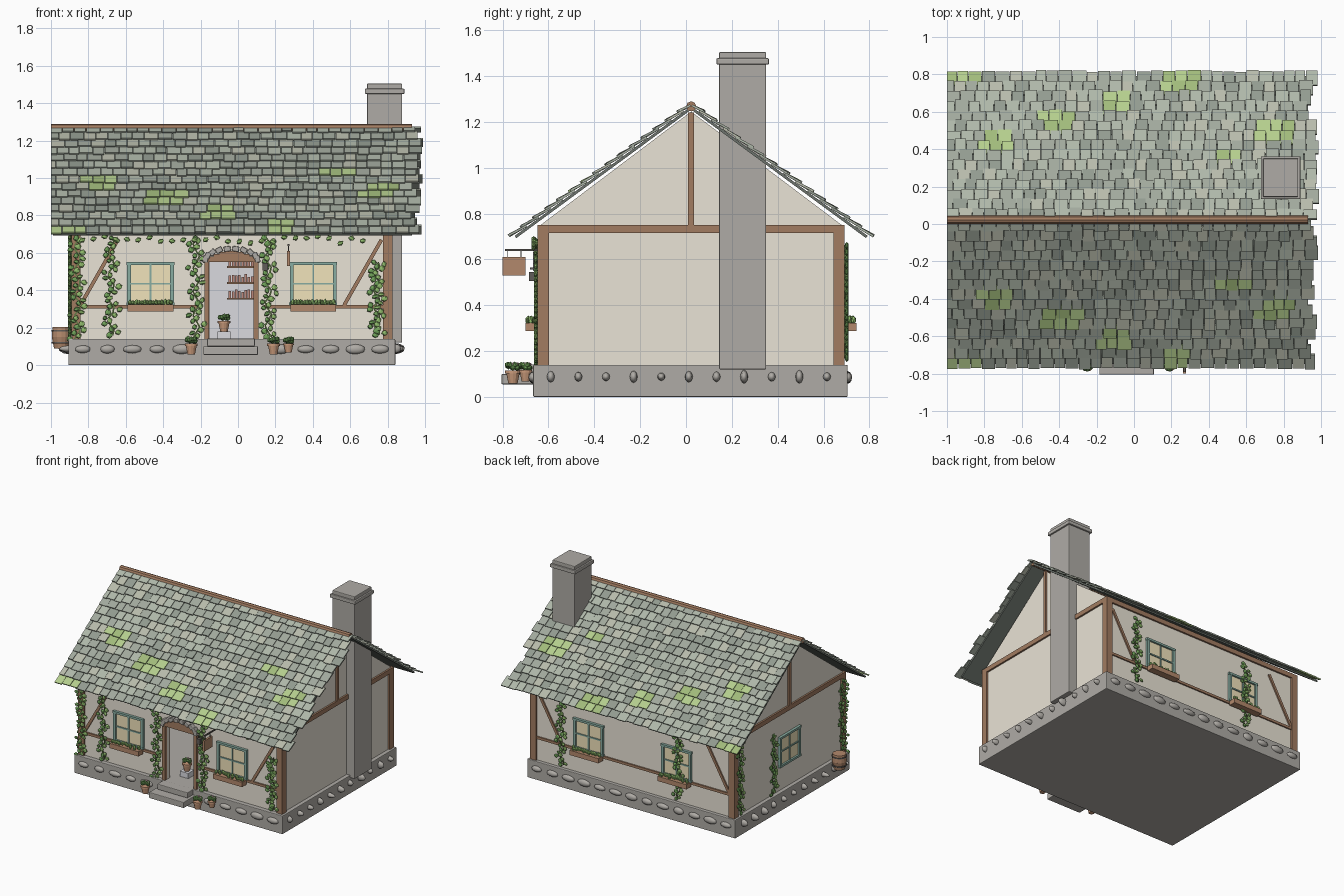
import bpy, bmesh, math, random
from mathutils import Matrix, Vector

if "Cube" in bpy.data.objects:
    bpy.data.objects.remove(bpy.data.objects["Cube"])

random.seed(4)
XC, YC, HX, HY = -0.033, 0.0225, 0.845, 0.657      # wall centre and half sizes
T, I = Matrix.Translation, Matrix.Identity(4)
parts = {}
COL = {"plaster": (.82, .77, .67), "timber": (.36, .2, .12), "stone": (.43, .41, .38), "dark": (.12, .11, .1),
       "teal": (.25, .42, .36), "glass": (.88, .77, .5), "clay": (.6, .33, .2), "box": (.45, .25, .15),
       "leaf": (.16, .36, .1), "leaf2": (.28, .5, .15), "stem": (.12, .2, .06), "pink": (.85, .5, .6),
       "pale": (.7, .7, .74), "books": (.5, .25, .2), "under": (.15, .17, .15),
       "s0": (.29, .33, .28), "s1": (.36, .4, .34), "s2": (.43, .48, .4), "s3": (.48, .5, .41),
       "m0": (.36, .5, .2), "m1": (.46, .62, .27)}


def mat(key):
    m = bpy.data.materials.get(key) or bpy.data.materials.new(key)
    m.diffuse_color = (*COL[key], 1)
    m.use_nodes = True
    m.node_tree.nodes["Principled BSDF"].inputs["Base Color"].default_value = m.diffuse_color
    return m


def part(name, color):
    return parts.setdefault(name, (bmesh.new(), color))[0]


def box(name, color, x0, x1, y0, y1, z0, z1, M=I):
    c = T(((x0 + x1) / 2, (y0 + y1) / 2, (z0 + z1) / 2))
    bmesh.ops.create_cube(part(name, color), size=1, matrix=M @ c @ Matrix.Diagonal((x1 - x0, y1 - y0, z1 - z0, 1)))


def beam(name, color, p, q, w, M=I):
    p, q = Vector(p), Vector(q)
    R = (q - p).to_track_quat('Z', 'Y').to_matrix().to_4x4()
    bmesh.ops.create_cube(part(name, color), size=1, matrix=M @ T((p + q) / 2) @ R @ Matrix.Diagonal((w, w, (q - p).length, 1)))


def ball(name, color, c, r, sub=1, M=I):
    rot = Matrix.Rotation(random.uniform(-.5, .5), 4, 'Y') if sub == 1 else I
    bmesh.ops.create_icosphere(part(name, color), subdivisions=sub, radius=1,
                               matrix=M @ T(c) @ rot @ Matrix.Diagonal((*r, 1)))


def cone(name, color, c, r1, r2, h, seg=12, M=I, R=I):
    bmesh.ops.create_cone(part(name, color), cap_ends=True, segments=seg, radius1=r1, radius2=r2, depth=h,
                          matrix=M @ T(c) @ R)


# Wall frames: local x runs along the wall, local -y points outward
FRONT = T((XC, YC - HY, 0))
BACK = T((XC, YC + HY, 0)) @ Matrix.Rotation(math.pi, 4, 'Z')
LEFT = T((XC - HX, YC, 0)) @ Matrix.Rotation(-math.pi / 2, 4, 'Z')
RIGHT = T((XC + HX, YC, 0)) @ Matrix.Rotation(math.pi / 2, 4, 'Z')

# Foundation with rounded field stones
box("foundation", "stone", XC - .874, XC + .874, -.667, .705, 0, .14)
for i in range(13):
    for y in (-.667, .705):
        x = -.83 + i * .1325
        if y > 0 or not -.25 < x < .15:
            ball("field_stones", "stone", (x, y, .085), (random.uniform(.038, .055), .02, random.uniform(.02, .028)), 2)
for i in range(11):
    for x in (XC - .874, XC + .874):
        ball("field_stones", "stone", (x, -.59 + i * .1205, .088), (random.uniform(.03, .055), .017, random.uniform(.016, .03)), 2)

# Plaster walls with a door opening, and the gable block
for M, h in ((BACK, HX), (LEFT, HY), (RIGHT, HY)):
    box("walls", "plaster", -h, h, 0, .03, .14, .75, M)
for a, b, z in ((-HX, -.12, .14), (.125, HX, .14), (-.12, .125, .57)):
    box("walls", "plaster", a, b, 0, .03, z, .75, FRONT)
bm = part("gables", "plaster")
tri = [[bm.verts.new((XC + sx * HX, YC + y, z)) for y, z in ((-HY, .75), (HY, .75), (0, 1.245))] for sx in (-1, 1)]
for f in tri:
    bm.faces.new(f)
for i in range(3):
    bm.faces.new((tri[0][i], tri[0][(i + 1) % 3], tri[1][(i + 1) % 3], tri[1][i]))

# Timber frame
for sx in (-1, 1):
    for sy in (-1, 1):
        x, y = XC + sx * (HX - .012), YC + sy * (HY - .012)
        box("corner_posts", "timber", x - .025, x + .025, y - .025, y + .025, .14, .75)
for M, h in ((FRONT, HX), (BACK, HX), (LEFT, HY), (RIGHT, HY)):
    box("top_plates", "timber", -h, h, -.013, .02, .715, .75, M)
for M in (LEFT, RIGHT):
    box("king_posts", "timber", -.013, .013, -.013, .02, .75, 1.24, M)
for M, s in ((FRONT, 1), (BACK, -1)):
    beam("wall_braces", "timber", (s * -.81, 0, .32), (s * -.61, 0, .67), .02, M)
    beam("wall_braces", "timber", (s * .6, 0, .32), (s * .8, 0, .67), .02, M)
for a, b in ((-.82, -.17), (.17, .82)):
    box("mid_rails", "timber", a, b, -.01, .01, .303, .322, FRONT)
box("mid_rails", "timber", -.82, .82, -.01, .01, .303, .322, BACK)


# Windows and planted boxes
def window(u, M, planted=True):
    W = M @ T((u, 0, .435))
    box("window_panes", "glass", -.11, .11, -.006, .01, -.1, .1, W)
    for s in (-1, 1):
        box("window_frames", "teal", s * .115 - .01, s * .115 + .01, -.018, .01, -.11, .11, W)
        box("window_frames", "teal", -.128, .128, -.02, .01, s * .107 - .008, s * .107 + .008, W)
    box("window_bars", "teal", -.005, .005, -.013, .01, -.1, .1, W)
    box("window_bars", "teal", -.11, .11, -.013, .01, -.005, .005, W)
    if planted:
        box("flower_boxes", "box", -.122, .122, -.065, -.012, -.148, -.112, W)
        for i in range(15):
            ball("box_plants", random.choice(("leaf", "leaf2")), (-.11 + i * .0157, -.04 + random.uniform(-.015, .015), -.1),
                 (.012, .012, random.uniform(.012, .022)), 1, W)


for u in (-.435, .435):
    window(u, FRONT)
for u in (-.37, .37):
    window(u, BACK)
window(0, LEFT, False)

# Door surround, stone arch and steps
for x in (-.134, .13):
    box("door_jambs", "timber", x - .013, x + .013, -.022, .04, .14, .57, FRONT)
for i in range(8):
    x = -.13 + i * .0325
    box("door_lintel", "timber", x, x + .0325, -.02, .04, .55, .575 + .035 * math.sin((i + .5) / 8 * math.pi), FRONT)
for i in range(10):
    a = math.radians(6 + i * 168 / 9)
    A = FRONT @ T((.14 * math.cos(a) - .002, 0, .56 + .062 * math.sin(a))) @ Matrix.Rotation(math.pi / 2 - a, 4, 'Y')
    box("arch_stones", "stone", -.018, .018, -.032, .02, -.014, .014, A)
box("door_steps", "stone", -.185, .107, -.805, -.66, .055, .1)
box("door_steps", "stone", -.165, .09, -.735, -.66, .1, .142)

# Interior seen through the door: bookshelf and stool
box("room_lining", "pale", -.82, .76, .63, .645, .14, .75)
for z in (.35, .435, .52):
    box("book_shelves", "timber", -.06, .1, .54, .63, z, z + .01)
    for i in range(8):
        box("books", "books", -.05 + i * .017, -.037 + i * .017, .56, .62, z + .01, z + random.uniform(.035, .055))
box("stool", "pale", -.11, -.04, -.54, -.47, .14, .18)


# Clay flower pots
def pot(x, y, z, s=1):
    cone("flower_pots", "clay", (x, y, z + .025 * s), .02 * s, .03 * s, .05 * s)
    cone("flower_pots", "clay", (x, y, z + .051 * s), .034 * s, .034 * s, .012 * s)
    for i in range(9):
        a = i * 2.4
        c = (x + .022 * s * math.cos(a), y + .022 * s * math.sin(a), z + .07 * s + .006 * (i % 3))
        ball("pot_plants", "leaf", c, (.014, .014, .014))
        if i % 3 == 0:
            ball("pot_blooms", "pink", (c[0], c[1], c[2] + .015), (.008, .008, .008))


for p in ((-.25, -.755, .058), (.19, -.755, .058), (.27, -.7, .068, .85), (-.075, -.505, .18)):
    pot(*p)

# Barrel at the left wall
cone("barrel", "box", (-.945, -.49, .12), .04, .052, .06, 14)
cone("barrel", "box", (-.945, -.49, .177), .052, .047, .054, 14)
for z in (.12, .185):
    cone("barrel_hoops", "dark", (-.945, -.49, z), .053, .053, .008, 14)

# Hanging sign and lantern
box("sign_board", "box", .262, .278, -.8, -.7, .53, .61)
beam("sign_bracket", "dark", (.27, -.64, .642), (.27, -.79, .642), .009)
for y in (-.78, -.72):
    beam("sign_bracket", "dark", (.27, y, .61), (.27, y, .642), .004)
box("lantern", "dark", .13, .16, -.685, -.655, .505, .545)
beam("lantern", "dark", (.145, -.64, .56), (.145, -.68, .56), .008)


# Climbing ivy
def ivy(u, M, z0=.15, z1=.69, n=34):
    path = [(u + .018 * math.sin(i * .8 + u * 9), -.014, z0 + (z1 - z0) * i / n) for i in range(n + 1)]
    for a, b in zip(path[::2], path[2::2]):
        beam("ivy_stems", "stem", a, b, .008, M)
    for i, (x, y, z) in enumerate(path):
        k = i % 2
        ball(("ivy_leaves", "ivy_leaves_light")[k], ("leaf", "leaf2")[k],
             (x + (k * 2 - 1) * random.uniform(.008, .028), y - .008, z),
             (random.uniform(.013, .021), .009, random.uniform(.012, .019)), 1, M)


for u, z in ((-.825, .14), (-.645, .16), (-.19, .14), (.195, .15), (.775, .16)):
    ivy(u, FRONT, z, .55 if u > .7 else .68)
for u in (-.59, .39):
    ivy(u, BACK, .17, .66)
for u in (-.6, -.2, .62):
    ivy(u, LEFT, .16, .6 if u == -.2 else .7)
for i in range(26):
    ball("eave_leaves", "leaf2", (-.8 + i * .06, -.03, random.uniform(.65, .69)), (.018, .01, .014), 1, FRONT)

# Chimney
box("chimney", "stone", .69, .878, .145, .35, .12, 1.505)
box("chimney_collar", "stone", .678, .89, .133, .362, 1.45, 1.478)

# Roof: slabs, shingle courses with moss patches, ridge beam
ANG = math.atan2(.58, .79)
ROWS, LEN = 15, .978
MOSS = ((-.73, -.4), (-.4, -.5), (-.1, -.6), (.22, -.71), (.5, -.33), (.76, -.44), (-.93, -.74))
SHADES = ("s0", "s1", "s2", "s3", "m0", "m1")


def roof_box(bm, x0, x1, s0, s1, n0, n1, th, side, mi=0):
    vs = []
    for s, n in ((s0, n0), (s1, n1), (s1, n1 + th), (s0, n0 + th)):
        for x in (x0, x1):
            d = s * math.cos(ANG) + n * math.sin(ANG)
            vs.append(bm.verts.new((x, YC + side * d, 1.268 - s * math.sin(ANG) + n * math.cos(ANG))))
    for f in ((0, 1, 3, 2), (2, 3, 5, 4), (4, 5, 7, 6), (6, 7, 1, 0), (0, 2, 4, 6), (1, 7, 5, 3)):
        bm.faces.new([vs[i] for i in f]).material_index = mi


shingles = bmesh.new()
for side in (-1, 1):
    roof_box(part("roof_slabs", "under"), -.99, .93, 0, .955, -.012, -.012, .012, side)
    for r in range(ROWS):
        s1 = LEN * (r + 1) / ROWS
        x = -1 - (r % 2) * .033
        while x < .925:
            w = random.uniform(.055, .078)
            x1 = min(x + w, .997)
            yy = -(s1 - .03) * math.cos(ANG) + YC
            mossy = any(abs(x + .03 - a) < .095 and abs(yy - b) < .042 for a, b in MOSS)
            roof_box(shingles, max(x, -1) + .001, x1 - .002, max(0, s1 - .09), s1 - random.uniform(0, .012), 0,
                     random.uniform(.008, .013), .01, side, random.choice((4, 5) if mossy else (0, 1, 1, 2, 2, 3)))
            x = x1
parts["roof_shingles"] = (shingles, SHADES)
cone("ridge_beam", "timber", (-.034, YC, 1.268), .022, .022, 1.93, 8, I, Matrix.Rotation(math.pi / 2, 4, 'Y'))

# Turn every collected part into an object
for name, (bm, color) in parts.items():
    bmesh.ops.recalc_face_normals(bm, faces=bm.faces)
    for f in bm.faces:
        f.smooth = name == "field_stones"
    me = bpy.data.meshes.new(name)
    bm.to_mesh(me)
    bm.free()
    for c in ((color,) if isinstance(color, str) else color):
        me.materials.append(mat(c))
    ob = bpy.data.objects.new(name, me)
    bpy.context.collection.objects.link(ob)
    if name in ("foundation", "door_steps", "chimney", "chimney_collar", "arch_stones"):
        bv = ob.modifiers.new("soft_edge", 'BEVEL')
        bv.width, bv.segments = .005, 2
